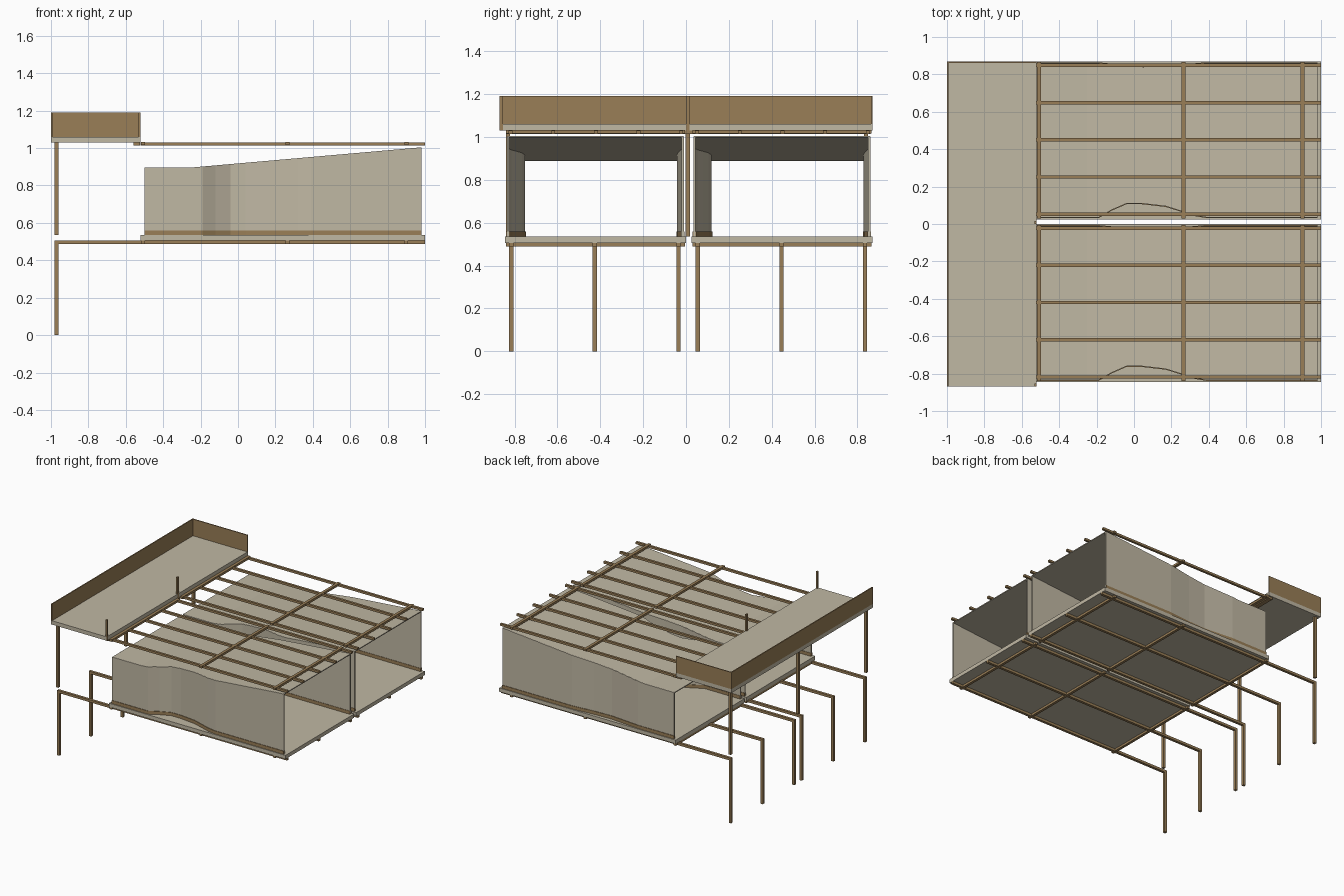
import bpy, bmesh

cube = bpy.data.objects.get("Cube")
if cube:
    bpy.data.objects.remove(cube, do_unlink=True)


def material(name, rgb):
    m = bpy.data.materials.new(name)
    m.use_nodes = True
    m.diffuse_color = (*rgb, 1)
    m.node_tree.nodes["Principled BSDF"].inputs["Base Color"].default_value = (*rgb, 1)
    return m


beige = material("beige panel", (0.53, 0.48, 0.37))
brown = material("brown timber", (0.32, 0.21, 0.095))


def finish(bm, name, mat):
    bmesh.ops.recalc_face_normals(bm, faces=bm.faces)
    mesh = bpy.data.meshes.new(name)
    bm.to_mesh(mesh)
    bm.free()
    mesh.materials.append(mat)
    ob = bpy.data.objects.new(name, mesh)
    bpy.context.collection.objects.link(ob)
    return ob


def box(name, x, y, z, mat):
    """Box from (low, high) ranges on each axis."""
    bm = bmesh.new()
    bmesh.ops.create_cube(bm, size=1)
    for v in bm.verts:
        v.co = [r[0] + (c + 0.5) * (r[1] - r[0]) for c, r in zip(v.co, (x, y, z))]
    return finish(bm, name, mat)


def around(c, w=0.02):
    return (c - w / 2, c + w / 2)


def lerp_path(points, x):
    for (x0, a), (x1, b) in zip(points, points[1:]):
        if x <= x1:
            return a + (b - a) * (x - x0) / (x1 - x0)
    return points[-1][1]


def loft(name, xs, section, mat):
    """Closed solid made by joining the (y, z) cross-section found at each x."""
    bm = bmesh.new()
    rings = [[bm.verts.new((x, y, z)) for y, z in section(x)] for x in xs]
    for a, b in zip(rings, rings[1:]):
        n = len(a)
        for i in range(n):
            j = (i + 1) % n
            bm.faces.new((a[i], a[j], b[j], b[i]))
    bm.faces.new(rings[0])
    bm.faces.new(rings[-1])
    return finish(bm, name, mat)


# Wall plan bulges (inward depth along x) and the sloping roof line
NEAR = [(-0.5, 0), (-0.19, 0), (-0.12, 0.04), (-0.04, 0.075), (0.04, 0.075),
        (0.17, 0.06), (0.25, 0.035), (0.32, 0.012), (0.39, 0), (0.98, 0)]
FAR = [(-0.5, 0), (-0.19, 0), (0.05, 0.022), (0.2, 0.016), (0.38, 0), (0.98, 0)]
ROOF = [(-0.5, 0.895), (-0.25, 0.895), (0.98, 1.003)]
XS = sorted({p[0] for p in NEAR + FAR + ROOF})
FLOOR_TOP = 0.535
WALL = 0.01


def build_unit(label, y0):
    width = 0.845

    def near(x):
        return y0 + 0.01 + lerp_path(NEAR, x)

    def far(x):
        return y0 + width - 0.01 - lerp_path(FAR, x)

    def roof(x):
        return lerp_path(ROOF, x)

    def wall_section(edge, sign, out, inn, top):
        def section(x):
            a, b = edge(x) + sign * out, edge(x) + sign * inn
            z = top(x)
            return [(a, FLOOR_TOP), (b, FLOOR_TOP), (b, z), (a, z)]
        return section

    # Floor slab, curved walls, skirting and sloping roof
    box(label + "_floor", (-0.52, 1.0), (y0, y0 + width), (0.506, FLOOR_TOP), beige)
    for side, edge, sign in (("near", near, 1), ("far", far, -1)):
        loft(f"{label}_{side}_wall", XS, wall_section(edge, sign, 0, WALL, roof), beige)
        loft(f"{label}_{side}_skirting", XS,
             wall_section(edge, sign, -0.004, WALL + 0.003, lambda x: 0.56), brown)
    loft(label + "_roof", XS, lambda x: [
        (near(x) + 0.002, roof(x) - 0.006), (far(x) - 0.002, roof(x) - 0.006),
        (far(x) - 0.002, roof(x) + 0.001), (near(x) + 0.002, roof(x) + 0.001)], beige)

    # Timber joists and legs below the floor
    for i in range(3):
        y = y0 + 0.03 + i * 0.39
        box(f"{label}_floor_joist_{i}", (-0.98, 1.0), around(y), (0.487, 0.506), brown)
        box(f"{label}_leg_{i}", around(-0.97), around(y), (0, 0.487), brown)

    # Open timber grid above the roof
    for i in range(5):
        y = y0 + 0.027 + i * 0.199
        box(f"{label}_roof_joist_{i}", (-0.52, 1.0), around(y, 0.018), (1.014, 1.031), brown)

    # Cross beams on both levels
    for i, x in enumerate((-0.508, 0.265, 0.9)):
        span = (y0 + 0.005, y0 + width - 0.005)
        box(f"{label}_floor_cross_beam_{i}", around(x), span, (0.488, 0.505), brown)
        box(f"{label}_roof_cross_beam_{i}", around(x, 0.022), span, (1.016, 1.033), brown)


build_unit("front_unit", -0.845)
build_unit("rear_unit", 0.025)

# Raised deck with an L-shaped parapet
box("deck", (-1.0, -0.522), (-0.87, 0.87), (1.03, 1.06), beige)
box("deck_long_parapet", (-1.0, -0.992), (-0.87, 0.87), (1.06, 1.19), brown)
box("deck_end_parapet", (-1.0, -0.522), (0.862, 0.87), (1.06, 1.19), brown)
box("deck_edge_beam", (-0.56, -0.525), (-0.84, 0.86), (1.014, 1.03), brown)

# Deck support posts and short rail posts
for i, y in enumerate((-0.83, 0.008, 0.84)):
    box(f"deck_post_{i}", around(-0.97), around(y), (FLOOR_TOP, 1.03), brown)
for i, y in enumerate((-0.862, 0.008)):
    box(f"rail_post_{i}", around(-0.527, 0.012), around(y, 0.016), (1.03, 1.19), brown)
